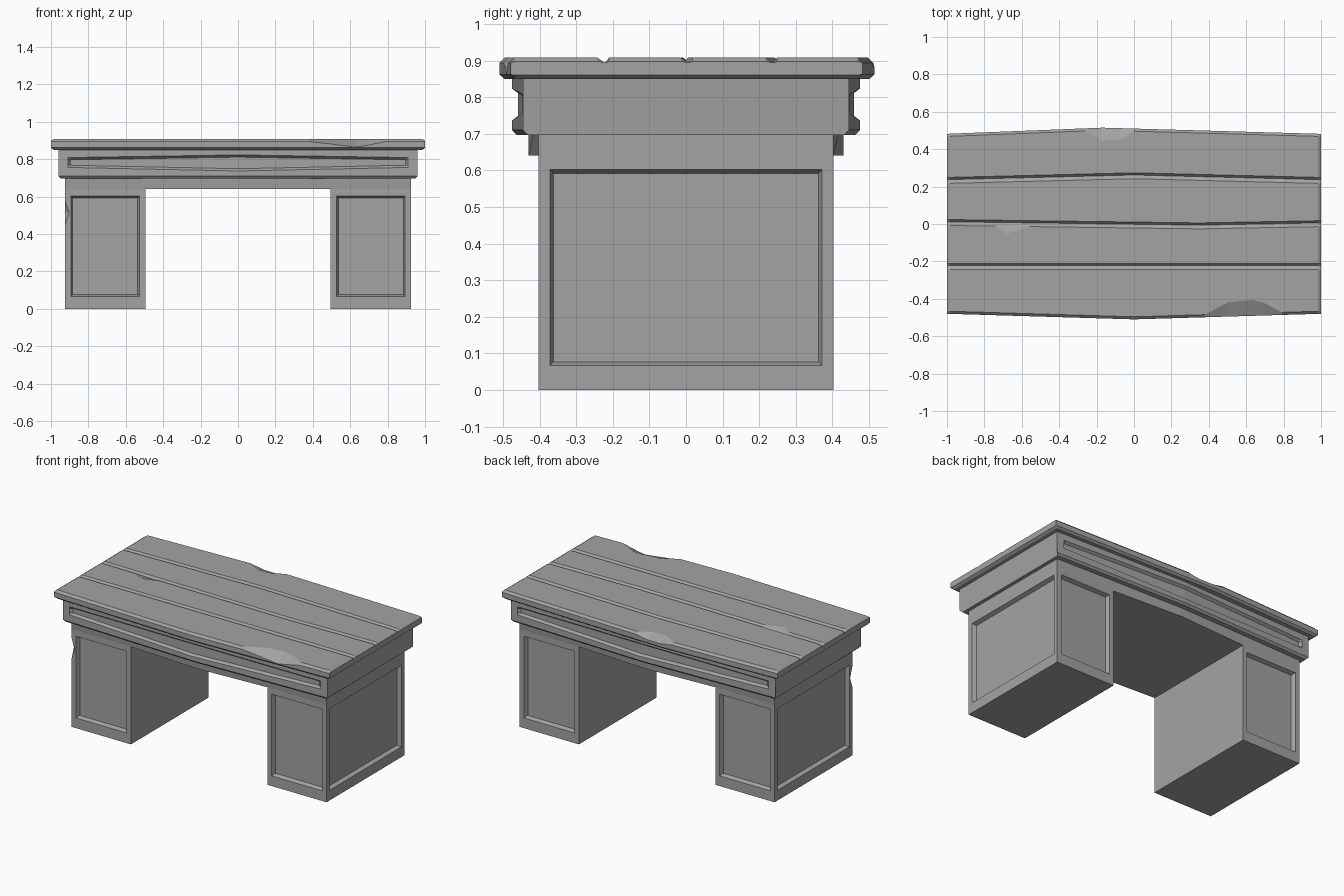
import bpy
import bmesh
from mathutils import Vector

cube = bpy.data.objects.get("Cube")
if cube:
    bpy.data.objects.remove(cube, do_unlink=True)

grey = bpy.data.materials.new("plain_grey")
grey.use_nodes = True
grey.diffuse_color = (0.37, 0.37, 0.37, 1)
grey.node_tree.nodes["Principled BSDF"].inputs["Base Color"].default_value = (0.37, 0.37, 0.37, 1)


def finish(name, bm):
    bmesh.ops.recalc_face_normals(bm, faces=bm.faces)
    mesh = bpy.data.meshes.new(name)
    bm.to_mesh(mesh)
    bm.free()
    mesh.materials.append(grey)
    obj = bpy.data.objects.new(name, mesh)
    bpy.context.collection.objects.link(obj)
    return obj


def loft(name, stations, profile):
    """Skin the (y, z) outlines given by profile(x) along the x stations."""
    bm = bmesh.new()
    rings = [[bm.verts.new((x, y, z)) for y, z in profile(x)] for x in stations]
    for a, b in zip(rings, rings[1:]):
        for i in range(len(a)):
            j = (i + 1) % len(a)
            bm.faces.new((a[i], a[j], b[j], b[i]))
    bm.faces.new(rings[0])
    bm.faces.new(rings[-1])
    return finish(name, bm)


def lerp_at(x, points):
    """Piecewise linear value through (x, value) points."""
    for (x0, v0), (x1, v1) in zip(points, points[1:]):
        if x <= x1:
            return v0 + (v1 - v0) * (x - x0) / (x1 - x0)
    return points[-1][1]


# Table top: four planks with grooves, bowed long edges and worn chips
FRONT = [(-1, -0.48), (0, -0.51), (1, -0.48)]
BACK = [(-1, 0.482), (-0.17, 0.515), (1, 0.482)]
GROOVES = [
    [(-1, -0.222), (1, -0.222)],
    [(-1, 0.012), (0.35, -0.006), (1, 0.006)],
    [(-1, 0.237), (0, 0.262), (1, 0.237)],
]
FRONT_CHIP = {0.5: (0.075, 0.013), 0.63: (0.085, 0.03), 0.69: (0.07, 0.02)}
BACK_CHIP = {-0.17: (0.07, 0.012), -0.07: (0.06, 0.012)}
GROOVE_CHIP = {-0.68: 0.04}


def top_profile(x):
    end = 0.01 if abs(x) == 1 else 0
    top, low = 0.908 - end, 0.85 + end
    f, b = lerp_at(x, FRONT), lerp_at(x, BACK)
    f_in, f_down = FRONT_CHIP.get(x, (0.014, 0))
    b_in, b_down = BACK_CHIP.get(x, (0.014, 0))
    pts = [(f + 0.014, low), (f, 0.862), (f, 0.894 - f_down), (f + f_in, top)]
    for n, groove in enumerate(GROOVES):
        g = lerp_at(x, groove)
        wear = GROOVE_CHIP.get(x, 0) if n == 1 else 0
        pts += [(g - 0.02 - wear, top), (g, 0.894), (g + 0.012, top)]
    return pts + [(b - b_in, top), (b, 0.894 - b_down), (b, 0.862), (b - 0.014, low)]


loft("table_top", [-1, -0.985, -0.74, -0.68, -0.56, -0.26, -0.17, -0.07, 0, 0.03,
                   0.35, 0.38, 0.5, 0.63, 0.69, 0.79, 0.985, 1], top_profile)


# Apron: bowed box with a long recessed panel in the front and back
def apron_profile(x):
    mid = 1 - abs(x) / 0.96
    y = 0.445 + 0.03 * mid
    sunk = 0.016 if abs(x) < 0.9 else 0
    lo, hi = 0.757 - 0.02 * mid, 0.808 + 0.015 * mid
    side = [(y - 0.012, 0.697), (y, 0.71), (y, lo), (y - sunk, lo + 0.012),
            (y - sunk, hi - 0.012), (y, hi), (y, 0.852)]
    return [(-a, z) for a, z in side] + side[::-1]


apron = loft("apron", [-0.96, -0.91, -0.895, 0, 0.895, 0.91, 0.96], apron_profile)
for v in apron.data.vertices:          # chamfer the lower end edges
    if abs(v.co.x) > 0.95 and v.co.z < 0.7:
        v.co.x *= 0.987


# Beam that bows out between the pedestals
def beam_profile(x):
    top = lerp_at(abs(x), [(0, 0.43), (0.495, 0.417), (0.925, 0.403)])
    low = lerp_at(abs(x), [(0, 0.43), (0.495, 0.403), (0.925, 0.403)])
    return [(-low, 0.64), (-top, 0.7), (top, 0.7), (low, 0.64)]


loft("beam", [-0.925, -0.495, 0, 0.495, 0.925], beam_profile)


# Pedestals with sunken panels on the front, back and outer side
def pedestal(name, side):
    bm = bmesh.new()
    bmesh.ops.create_cube(bm, size=1)
    for v in bm.verts:
        v.co = Vector((side * 0.71 + v.co.x * 0.43, v.co.y * 0.806, (v.co.z + 0.5) * 0.64))
    bm.normal_update()
    panels = [f for f in bm.faces if abs(f.normal.y) > 0.9 or f.normal.x * side > 0.9]
    bmesh.ops.inset_individual(bm, faces=panels, thickness=0.044)
    for v in {v for f in panels for v in f.verts}:
        v.co.z = 0.067 if v.co.z < 0.3 else 0.602
    bmesh.ops.inset_individual(bm, faces=panels, thickness=0.014, depth=-0.025)
    return finish(name, bm)


pedestal("left_pedestal", 1)
right_pedestal = pedestal("right_pedestal", -1)

# Chip knocked out of the front outer corner of one pedestal
bm = bmesh.new()
bmesh.ops.create_uvsphere(bm, u_segments=4, v_segments=2, radius=1)
for v in bm.verts:
    v.co = Vector((-0.945 + v.co.x * 0.06, -0.42 + v.co.y * 0.06, 0.515 + v.co.z * 0.17))
cutter = finish("chip_cutter", bm)
cutter.hide_render = True
cut = right_pedestal.modifiers.new("chip", "BOOLEAN")
cut.operation = "DIFFERENCE"
cut.solver = "EXACT"
cut.object = cutter
bpy.context.view_layer.objects.active = right_pedestal
bpy.ops.object.modifier_apply(modifier=cut.name)
bpy.data.objects.remove(cutter, do_unlink=True)
